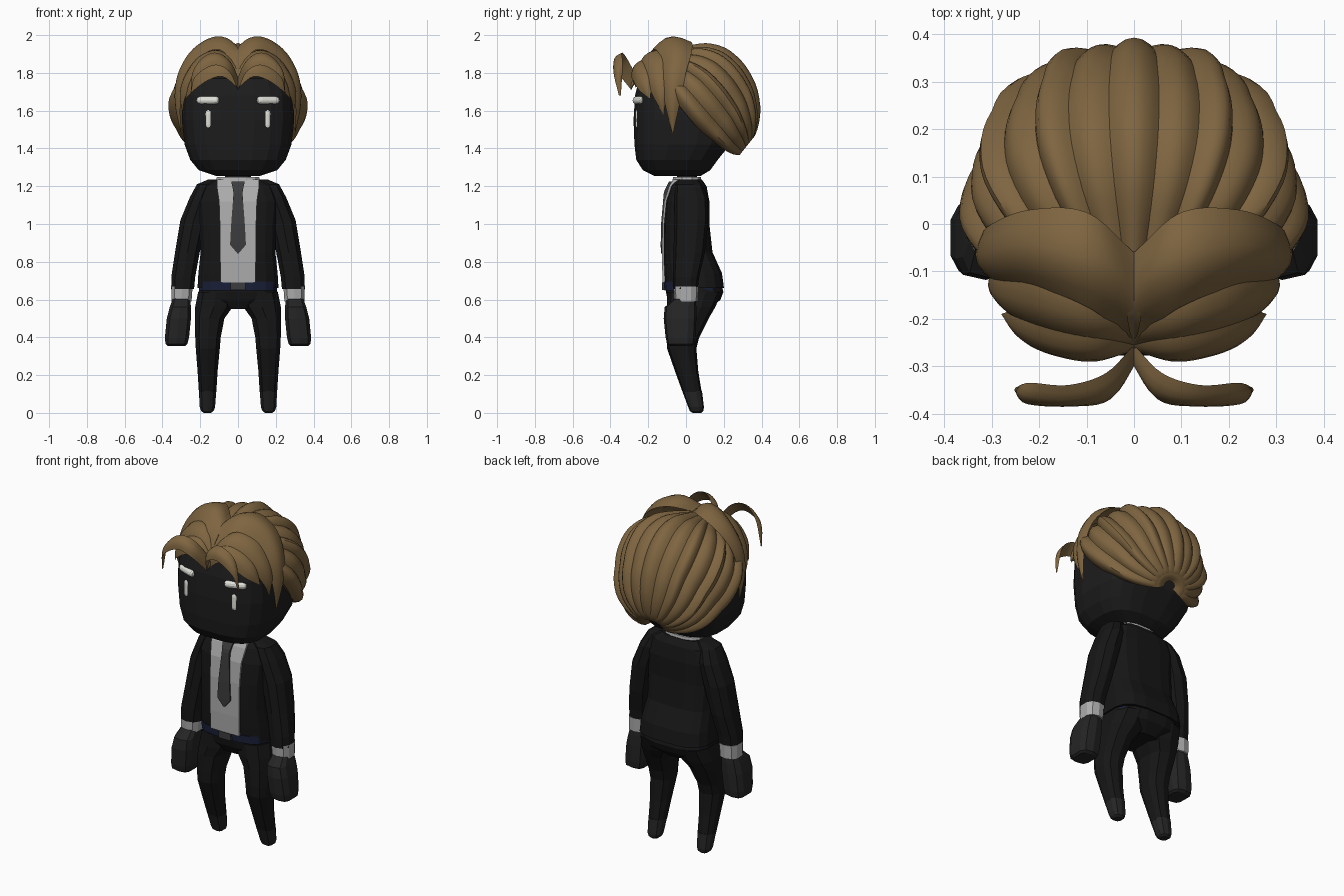
import bpy, bmesh
from math import sin, cos, pi, radians
from mathutils import Vector as V

if "Cube" in bpy.data.objects:
    bpy.data.objects.remove(bpy.data.objects["Cube"])


def material(name, r, g, b):
    m = bpy.data.materials.new(name)
    m.diffuse_color = (r, g, b, 1)
    m.use_nodes = True
    m.node_tree.nodes["Principled BSDF"].inputs["Base Color"].default_value = m.diffuse_color
    return m


BLACK = material("suit_black", .008, .008, .008)
SKIN = material("skin_black", .012, .012, .012)
DARK = material("charcoal", .018, .018, .018)
TIE = material("tie_grey", .045, .045, .045)
SHIRT = material("shirt_grey", .42, .42, .42)
WHITE = material("eye_white", .75, .75, .7)
NAVY = material("belt_navy", .01, .014, .04)
HAIR = material("hair_brown", .21, .13, .052)


def skin(name, rings, mat, smooth=False):
    """Bridge closed rings of equal length and cap both ends."""
    bm = bmesh.new()
    rows = [[bm.verts.new(p) for p in ring] for ring in rings]
    n = len(rows[0])
    for a, b in zip(rows, rows[1:]):
        for i in range(n):
            j = (i + 1) % n
            bm.faces.new((a[i], a[j], b[j], b[i]))
    bm.faces.new(rows[0])
    bm.faces.new(rows[-1])
    bmesh.ops.remove_doubles(bm, verts=bm.verts, dist=.0005)
    bmesh.ops.recalc_face_normals(bm, faces=bm.faces)
    me = bpy.data.meshes.new(name)
    bm.to_mesh(me)
    bm.free()
    me.materials.append(mat)
    ob = bpy.data.objects.new(name, me)
    bpy.context.collection.objects.link(ob)
    if smooth:
        bpy.ops.object.select_all(action='DESELECT')
        ob.select_set(True)
        bpy.context.view_layer.objects.active = ob
        bpy.ops.object.shade_smooth_by_angle(angle=radians(40))
    return ob


def loft(name, rows, mat, n=12, e=2.6, sx=1, smooth=False):
    """Rows of (z, x centre, half width, front y, back y) as superellipses."""
    def power(c):
        return (1 if c > 0 else -1) * abs(c) ** (2 / e)
    rings = []
    for z, cx, hx, yf, yb in rows:
        angles = [2 * pi * (i + .5) / n for i in range(n)]
        rings.append([(sx * (cx + hx * power(cos(a))),
                       (yf + yb) / 2 + (yb - yf) / 2 * power(sin(a)), z) for a in angles])
    return skin(name, rings, mat, smooth)


def panel(name, rows, mat, depth):
    """Flat strip from rows of (z, half width, front y)."""
    skin(name, [[(-w, y, z), (w, y, z), (w, y + depth, z), (-w, y + depth, z)]
                for z, w, y in rows], mat)


def spline(pts, steps=5):
    """Catmull-Rom curve through the points."""
    p = [V(q) for q in pts]
    p = [2 * p[0] - p[1]] + p + [2 * p[-1] - p[-2]]
    out = []
    for a, b, c, d in zip(p, p[1:], p[2:], p[3:]):
        for k in range(steps):
            t = k / steps
            out.append(.5 * (2 * b + (c - a) * t + (2 * a - 5 * b + 4 * c - d) * t * t
                             + (3 * b - a - 3 * c + d) * t ** 3))
    return out + [p[-2]]


def blade(name, edge_a, edge_b, sx, bulge=.2):
    """Curved lock of hair between two edge curves, domed outwards."""
    flip = V((sx, 1, 1))
    a, b = spline(edge_a), spline(edge_b)
    rings = []
    for i in range(len(a)):
        k, m = max(i - 1, 0), min(i + 1, len(a) - 1)
        across = b[i] - a[i]
        nrm = across.cross((a[m] + b[m]) - (a[k] + b[k])).normalized()
        if nrm.dot((a[i] + b[i]) / 2 - V((.05, -.12, 1.6))) < 0:
            nrm = -nrm
        h = across.length * bulge
        ring = [a[i] + across * t + nrm * h * sin(pi * t) for t in (0, .2, .4, .6, .8, 1)]
        ring += [a[i] + across * t + nrm * h * .1 * sin(pi * t) for t in (.7, .3)]
        rings.append([p * flip for p in ring])
    skin(name, rings, HAIR, True)


# Head: squarish skull with a flat face
loft("head", [(1.255, 0, .12, -.17, .08), (1.285, 0, .21, -.23, .13), (1.34, 0, .255, -.265, .17),
              (1.42, 0, .285, -.275, .235), (1.55, 0, .3, -.28, .27), (1.68, 0, .295, -.272, .25),
              (1.77, 0, .265, -.25, .22), (1.84, 0, .16, -.15, .14)], SKIN, 20, 3)
loft("neck", [(1.18, 0, .07, -.05, .06), (1.28, 0, .07, -.05, .06)], SKIN)

# Jacket, shirt front, collar and tie
loft("jacket", [(.66, 0, .217, -.11, .203), (.74, 0, .212, -.118, .192), (.85, 0, .2, -.122, .142),
                (1.0, 0, .205, -.12, .125), (1.12, 0, .215, -.108, .125), (1.2, 0, .185, -.084, .11),
                (1.235, 0, .12, -.062, .085)], BLACK, 16, 3.4)
panel("shirt_front", [(.69, .092, -.124), (.8, .094, -.127), (1.0, .096, -.125),
                      (1.12, .1, -.115), (1.2, .112, -.09), (1.235, .11, -.068)], SHIRT, .03)
loft("collar", [(1.2, 0, .125, -.08, .09), (1.25, 0, .115, -.07, .08)], SHIRT)
panel("tie", [(.845, .004, -.133), (.89, .042, -.134), (1.0, .036, -.132), (1.16, .024, -.118),
              (1.18, .026, -.113), (1.225, .036, -.09)], TIE, .02)

# Belt, buckle and hips
loft("belt", [(.648, 0, .208, -.116, .185), (.695, 0, .206, -.119, .18)], NAVY, 16, 3.4)
panel("buckle", [(.65, .04, -.128), (.69, .04, -.128)], TIE, .03)
loft("hips", [(.55, 0, .1, -.07, .13), (.6, 0, .2, -.1, .185), (.64, 0, .211, -.108, .2),
              (.68, 0, .205, -.108, .19)], BLACK, 16, 2.8)

for side, sx in (("right", 1), ("left", -1)):
    # Arms
    loft(side + "_sleeve", [(1.235, .13, .03, -.035, .06), (1.21, .165, .055, -.055, .085),
                            (1.14, .195, .063, -.062, .115), (1.02, .235, .073, -.062, .118),
                            (.85, .268, .068, -.066, .1), (.72, .29, .066, -.07, .07),
                            (.655, .293, .063, -.068, .062)], BLACK, 10, 2.4, sx)
    loft(side + "_cuff", [(.59, .299, .055, -.062, .063), (.67, .297, .059, -.066, .066)],
         SHIRT, 10, 2.6, sx)
    loft(side + "_hand", [(.605, .3, .047, -.06, .05), (.56, .305, .058, -.113, .055),
                          (.5, .313, .066, -.118, .055), (.4, .323, .066, -.108, .05),
                          (.365, .326, .06, -.1, .045), (.355, .326, .048, -.085, .03)],
         DARK, 10, 3.2, sx)
    # Legs and pointed feet
    loft(side + "_leg", [(.64, .115, .1, -.1, .19), (.56, .128, .103, -.102, .155),
                         (.5, .15, .081, -.104, .12), (.4, .159, .07, -.104, .07),
                         (.34, .16, .066, -.1, .055), (.22, .161, .055, -.058, .065),
                         (.11, .161, .048, -.018, .083)], BLACK, 10, 2.6, sx)
    loft(side + "_foot", [(.115, .161, .048, -.02, .085), (.03, .162, .042, .012, .095),
                          (.01, .162, .034, .02, .092), (0, .162, .02, .035, .08)],
         DARK, 10, 2.6, sx)
    # Eyes and brows: rounded bars on the curve of the face
    for part, loc, size, tilt, turn in (("eye", (.155, -.248, 1.555), (.02, .02, .052), 0, 0),
                                        ("brow", (.158, -.247, 1.655), (.022, .022, .063), pi / 2, .35)):
        bpy.ops.mesh.primitive_uv_sphere_add(segments=12, ring_count=10, radius=1,
                                             location=(sx * loc[0], loc[1], loc[2]),
                                             rotation=(0, tilt, sx * turn))
        ob = bpy.context.object
        ob.name = side + "_" + part
        ob.scale = size
        for v in ob.data.vertices:
            r = max((1 - v.co.z ** 2) ** .5 if abs(v.co.z) < 1 else 0, 1e-4)
            wide = max(1 - v.co.z ** 6, 0) ** .4 / r
            v.co.x *= wide
            v.co.y *= wide
        ob.data.materials.append(WHITE)
    # Front hair: four swept locks on each side of the parting
    blade(side + "_crown_lock",
          [(0, -.06, 1.93), (.1, .025, 1.965), (.22, .03, 1.91), (.3, 0, 1.8), (.322, -.03, 1.65), (.3, -.07, 1.47)],
          [(0, -.25, 1.8), (.09, -.18, 1.92), (.2, -.135, 1.885), (.275, -.13, 1.76), (.305, -.11, 1.63), (.3, -.07, 1.47)], sx, .24)
    blade(side + "_temple_lock",
          [(0, -.19, 1.84), (.1, -.13, 1.92), (.2, -.1, 1.89), (.27, -.1, 1.8), (.3, -.1, 1.7), (.29, -.12, 1.58)],
          [(0, -.26, 1.75), (.08, -.255, 1.83), (.17, -.235, 1.81), (.25, -.2, 1.73), (.285, -.16, 1.65), (.29, -.12, 1.58)], sx)
    blade(side + "_fringe_lock",
          [(0, -.24, 1.79), (.08, -.22, 1.87), (.17, -.21, 1.85), (.24, -.18, 1.78), (.28, -.19, 1.66)],
          [(0, -.265, 1.72), (.08, -.29, 1.78), (.16, -.28, 1.76), (.23, -.25, 1.71), (.28, -.19, 1.66)], sx)
    blade(side + "_forelock",
          [(0, -.255, 1.77), (.06, -.315, 1.88), (.14, -.34, 1.905), (.22, -.335, 1.84), (.25, -.345, 1.68)],
          [(0, -.29, 1.71), (.05, -.37, 1.81), (.13, -.385, 1.84), (.225, -.38, 1.78), (.25, -.355, 1.68)], sx, .2)

# Back hair: uneven lunes around a tilted egg running from the parting to the nape
FRONT, AXIS, UP = V((0, -.15, 1.78)), V((0, .78, -.62)), V((0, .62, .78))
PROFILE = spline([(-.06, .1, 0), (.02, .2, 0), (.09, .275, 0), (.18, .318, 0), (.27, .322, 0),
                  (.36, .302, 0), (.46, .252, 0), (.55, .175, 0), (.6, .085, 0), (.585, .03, 0)], 3)
HALF = [0, .09, .24, .38, .54, .68, .84, 1]
CUTS = [-c for c in HALF[:0:-1]] + HALF[1:]
for i, (lo, hi) in enumerate(zip(CUTS, CUTS[1:])):
    lift = .015 if i % 2 else .03
    rings = []
    for s, r, _ in PROFILE:
        top = radians(90 + 25 * max(s, 0) / .6)
        broad = 1.06 + .9 * max(s - .4, 0)
        drop = UP * -.12 * max(s - .45, 0)

        def at(u, radius):
            a = top * (lo + (hi - lo) * u)
            return (FRONT + AXIS * s + drop + UP * radius * cos(a)
                    + V((radius * sin(a) * broad, 0, 0)))
        ring = [at(u, r + (lift * sin(pi * u) - .006) * min(1, r / .2))
                for u in (-.1, .1, .3, .5, .7, .9, 1.1)]
        rings.append(ring + [at(u, r * .86) for u in (1.1, .5, -.1)])
    skin("back_strand_%d" % (i + 1), rings, HAIR, True)
